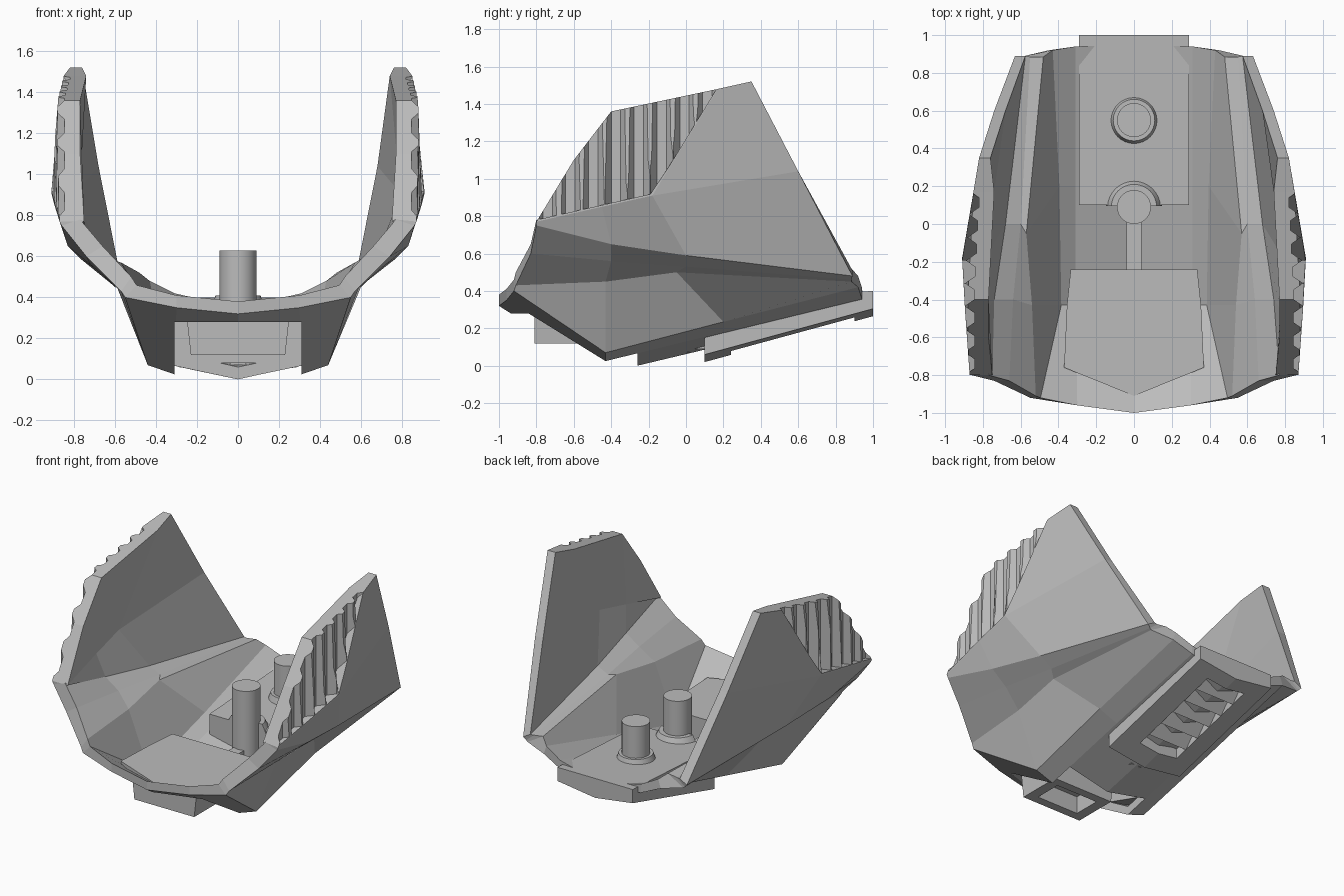
import bpy, bmesh
from math import radians

if "Cube" in bpy.data.objects:
    bpy.data.objects.remove(bpy.data.objects["Cube"])

GREY = (0.5, 0.5, 0.5, 1)
mat = bpy.data.materials.new("plain grey")
mat.use_nodes = True
mat.diffuse_color = GREY
mat.node_tree.nodes["Principled BSDF"].inputs["Base Color"].default_value = GREY


def finish(bm, name):
    bmesh.ops.recalc_face_normals(bm, faces=bm.faces)
    me = bpy.data.meshes.new(name)
    bm.to_mesh(me)
    bm.free()
    me.materials.append(mat)
    ob = bpy.data.objects.new(name, me)
    bpy.context.collection.objects.link(ob)
    return ob


def add_loft(bm, rings, caps=True):
    """Skin a row of closed rings that have equal point counts."""
    vs = [[bm.verts.new(p) for p in r] for r in rings]
    n = len(vs[0])
    for a, b in zip(vs, vs[1:]):
        for i in range(n):
            j = (i + 1) % n
            bm.faces.new((a[i], a[j], b[j], b[i]))
    if caps:
        bm.faces.new(vs[0])
        bm.faces.new(vs[-1])
    return vs


def loft(name, rings):
    bm = bmesh.new()
    add_loft(bm, rings)
    return finish(bm, name)


def mirror_ring(half, y):
    """Section in xz from its right half, closed by mirroring in x."""
    other = [(-x, z) for x, z in reversed(half) if x > 0]
    return [(x, y, z) for x, z in half + other]


def box(name, x, y0, y1, z0, z1):
    half = [(x, z0), (x, z1)]
    return loft(name, [mirror_ring(half, y) for y in (y0, y1)])


def cut(ob, cutter, keep=False):
    mod = ob.modifiers.new("cut", 'BOOLEAN')
    mod.operation = 'DIFFERENCE'
    mod.solver = 'EXACT'
    mod.object = cutter
    bpy.context.view_layer.objects.active = ob
    bpy.ops.object.modifier_apply(modifier=mod.name)
    if not keep:
        bpy.data.objects.remove(cutter)


def cylinder(name, y, z0, z1, r0, r1):
    bm = bmesh.new()
    bmesh.ops.create_cone(bm, cap_ends=True, segments=32, radius1=r0,
                          radius2=r1, depth=z1 - z0)
    bmesh.ops.translate(bm, verts=bm.verts, vec=(0, y, (z0 + z1) / 2))
    ob = finish(bm, name)
    bpy.ops.object.select_all(action='DESELECT')
    ob.select_set(True)
    bpy.context.view_layer.objects.active = ob
    bpy.ops.object.shade_smooth_by_angle(angle=radians(30))
    return ob


# Shell: each row runs front to back, from the keel up to the top edge
ROWS = [
    [(0, -1, .32), (0, -.43, -.04), (0, .2, .11), (0, .95, .29)],
    [(.30, -.96, .35), (.31, -.43, .025), (.31, .2, .18), (.31, .94, .36)],
    [(.55, -.92, .40), (.44, -.43, .07), (.45, .2, .235), (.45, .92, .42)],
    [(.57, -.91, .43), (.59, -.43, .45), (.62, -.05, .5), (.6, .885, .45)],
    [(.74, -.83, .6), (.72, -.4, .56), (.68, 0, .53), (.61, .885, .46)],
    [(.86, -.8, .75), (.83, -.4, .65), (.77, 0, .59), (.63, .89, .48)],
    [(.87, -.8, .77), (.895, -.45, .85), (.91, -.18, .91), (.74, .6, 1.04)],
    [(.88, -.6, 1.1), (.88, -.4, 1.36), (.85, .17, 1.48), (.82, .35, 1.52)],
]
# Wall thickness of each row: inward x step, upward z step, x step at the rear
INWARD = [(0, .06, 0), (0, .06, 0), (.055, .06, .02), (.05, .07, .12),
          (.08, .05, .06), (.09, .03, .055), (.12, 0, .06), (.11, 0, .06)]
rings = []
for s in range(4):
    outer = [row[s] for row in ROWS]
    inner = [(x - (rear if s == 3 else dx), y, z + dz)
             for (x, y, z), (dx, dz, rear) in zip(outer, INWARD)]
    flip = lambda pts: [(-x, y, z) for x, y, z in pts]
    rings.append(flip(outer[:0:-1]) + outer + inner[::-1] + flip(inner[1:]))
bm = bmesh.new()
ends = add_loft(bm, rings, caps=False)
for ring in (ends[0], ends[-1]):
    n = len(ring)
    for i in range(n // 2 - 1):
        bm.faces.new((ring[i], ring[i + 1], ring[n - 2 - i], ring[n - 1 - i]))
shell = finish(bm, "shell")


# Grip grooves on the upper front of both side walls
def grip_low(y):
    return max(.77 + .226 * (y + .8), .91 + 1.63 * (y + .18)) + .01

bm = bmesh.new()
for side in (-1, 1):
    for i in range(8):
        y = -.74 + .122 * i
        deep = .845 - .06 * max(0, y + .3)
        half = [(.96, .06), (deep + .05, .06), (deep, .025)]
        prof = [(x, y - w) for x, w in half] + [(x, y + w) for x, w in half[::-1]]
        add_loft(bm, [[(side * x, v, grip_low(v)) for x, v in prof],
                      [(side * x, v, 1.7) for x, v in prof]])
cut(shell, finish(bm, "groove_cutter"))

# Front housing on the floor, with a notch open below
HOUSE = [(0, -.91, .31), (.37, -.76, .25), (.355, -.43, .08), (.335, -.24, .08)]
plan = HOUSE + [(-x, y, z) for x, y, z in reversed(HOUSE[1:])]
housing = loft("front_housing", [plan, [(x, y, .33) for x, y, z in plan]])
notch = box("notch_cutter", .31, -1.2, -.26, -.3, .28)
cut(shell, notch, keep=True)
cut(housing, notch)

# Socket hanging in the notch, hollow from below
TRAP = [(.23, .12), (.25, .3)]
socket = loft("front_socket", [mirror_ring(TRAP, -.81), mirror_ring(TRAP, -.5)])
cut(socket, box("pocket_cutter", .16, -.75, -.56, 0, .24))


# Rail through the rear floor: deck above, long slot holding teeth below
def rail_half(keel, deck):
    return [(0, keel), (.29, keel + .04), (.29, deck)]

rail = loft("rear_rail", [mirror_ring(rail_half(.02, .35), .1),
                          mirror_ring(rail_half(.265, .40), 1)])
SLOPE = .275


def slot_ring(y, x, low, high):
    base = .02 + SLOPE * (y - .11)
    return mirror_ring([(x, base + low), (x, base + high)], y)

cut(rail, loft("slot_cutter", [slot_ring(.24, .15, -.1, .09),
                               slot_ring(.9, .15, -.1, .09)]))
for i in range(5):
    y = .33 + .115 * i
    loft(f"rail_tooth_{i + 1}", [slot_ring(y, .15, .02, .1),
                                 slot_ring(y + .07, .15, .085, .1)])

# Upright posts with collars on the deck; the front collar is a half ring
cylinder("front_post", .09, .09, .63, .09, .09)
cylinder("rear_post", .55, .3, .63, .09, .09)
front_collar = cylinder("front_collar", .09, .33, .39, .15, .12)
cut(front_collar, box("collar_cutter", .3, -.2, .095, .2, .5))
cylinder("rear_collar", .55, .35, .41, .13, .11)

# Small tab between the front post and the housing
box("post_tab", .04, -.25, .02, .07, .22)
